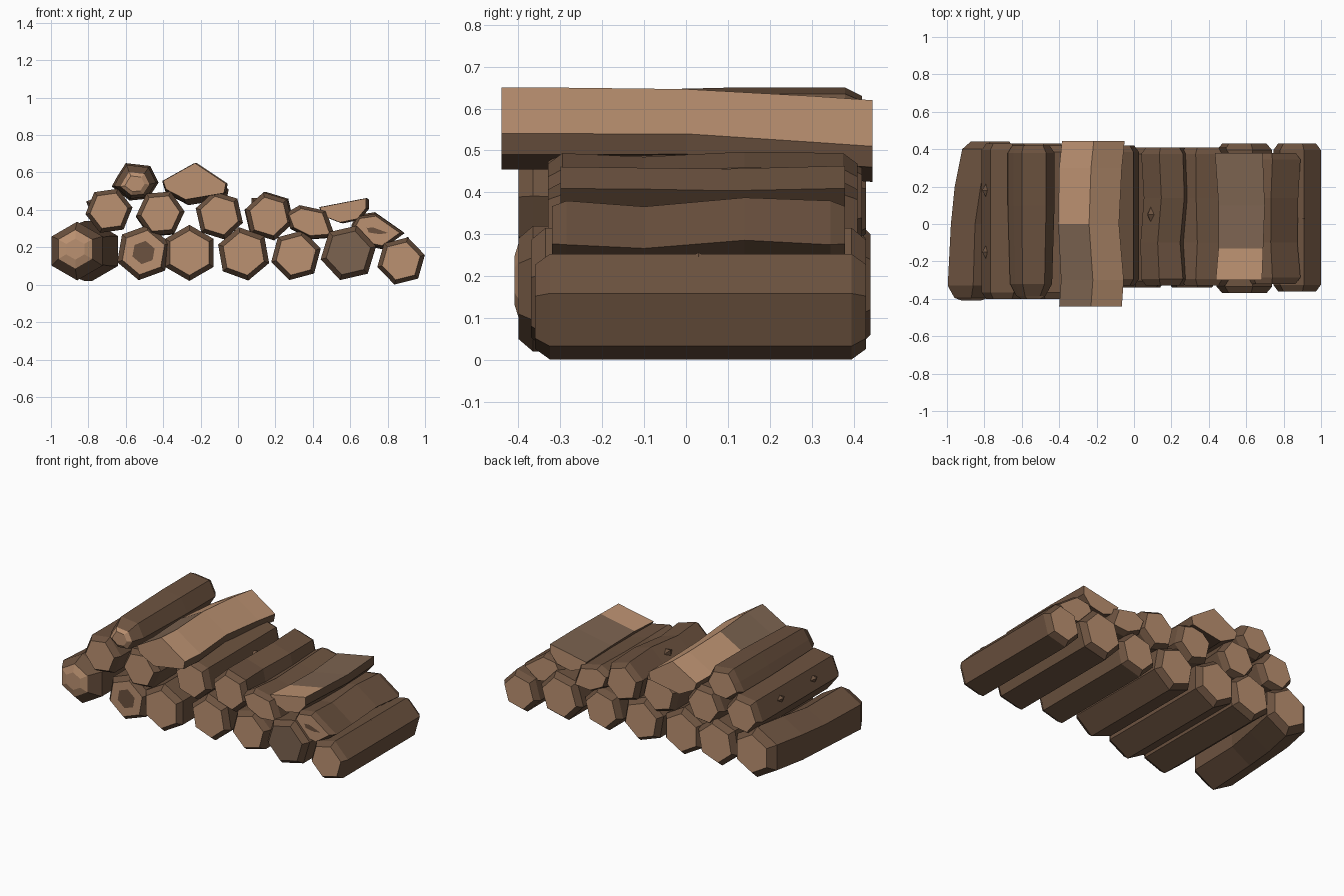
import bpy, bmesh, math, random

if "Cube" in bpy.data.objects:
    bpy.data.objects.remove(bpy.data.objects["Cube"])
random.seed(4)


def mat(name, c):
    m = bpy.data.materials.new(name)
    m.diffuse_color = (*c, 1)
    m.use_nodes = True
    m.node_tree.nodes["Principled BSDF"].inputs["Base Color"].default_value = m.diffuse_color
    return m


MATS = [mat("bark", (0.150, 0.085, 0.050)),
        mat("cut_wood", (0.500, 0.285, 0.165)),
        mat("weathered_wood", (0.200, 0.125, 0.080))]
BARK, WOOD, OLD = 0, 1, 2


def hexagon(r, rot):
    return [(r * math.cos(math.radians(rot + 60 * i)),
             r * math.sin(math.radians(rot + 60 * i))) for i in range(6)]


def log(name, c, prof, stations, cap=(WOOD, WOOD), heart=0, split=None, nubs=()):
    """Loft a profile along y. stations: (y, dx, dz, scale). First and last are the cut ends."""
    bm = bmesh.new()
    rings = []
    for y, dx, dz, s in stations:
        rings.append([bm.verts.new((c[0] + dx + px * s, y, c[1] + dz + pz * s)) for px, pz in prof])
    n = len(prof)
    for a, b in zip(rings, rings[1:]):
        for i in range(n):
            bm.faces.new((a[i], a[(i + 1) % n], b[(i + 1) % n], b[i]))
    front = bm.faces.new(rings[0])
    back = bm.faces.new(rings[-1])
    bmesh.ops.recalc_face_normals(bm, faces=bm.faces[:])
    if split:                                   # split faces by direction and position
        for f in bm.faces:
            f.material_index = split(f.normal, f.calc_center_median())
    front.material_index, back.material_index = cap
    if heart:                                   # dark heart in the front cut
        r = max(math.hypot(*p) for p in prof)
        bmesh.ops.inset_region(bm, faces=[front], thickness=r * heart, depth=0)
        front.material_index = BARK
    for y, ang, size in nubs:                   # small branch stubs on the bark
        d = (math.cos(math.radians(ang)), math.sin(math.radians(ang)))
        r = 0.84 * max(math.hypot(*p) for p in prof)
        base = [bm.verts.new((c[0] + d[0] * r - d[1] * u, y + v, c[1] + d[1] * r + d[0] * u))
                for u, v in ((size, 0), (0, size * 1.6), (-size, 0), (0, -size * 1.6))]
        tip = bm.verts.new((c[0] + d[0] * (r + size), y, c[1] + d[1] * (r + size)))
        fs = [bm.faces.new((base[i], base[(i + 1) % 4], tip)) for i in range(4)]
        bmesh.ops.recalc_face_normals(bm, faces=fs)
    me = bpy.data.meshes.new(name)
    bm.to_mesh(me)
    bm.free()
    for m in MATS:
        me.materials.append(m)
    ob = bpy.data.objects.new(name, me)
    bpy.context.collection.objects.link(ob)
    return ob


def straight(y0, y1, wob=0.0, chamfer=0.035, cut=0.8):
    """Stations of a log with chamfered ends and slightly wandering middle."""
    w = lambda: random.uniform(-wob, wob)
    st = [(y0, 0, 0, cut), (y0 + chamfer, 0, 0, 1)]
    if wob:
        st += [(-0.1, w(), w(), 0.95), (0.14, w(), w(), 0.97)]
    return st + [(y1 - chamfer, 0, 0, 1), (y1, 0, 0, cut)]


def outline(pts):
    """Front outline turned into centre plus local profile."""
    cx = sum(p[0] for p in pts) / len(pts)
    cz = sum(p[1] for p in pts) / len(pts)
    return (cx, cz), [(x - cx, z - cz) for x, z in pts]


# Bottom row, with a thick bent log at the left end
log("bent_log", (-0.85, 0.18), hexagon(0.16, 30),
    [(-0.41, -0.02, 0.01, 0.35), (-0.395, -0.02, 0.01, 0.65), (-0.33, -0.01, 0, 0.98),
     (0.0, 0.0, 0, 0.93), (0.2, 0.03, 0, 1.0), (0.40, 0.07, 0, 1.0), (0.44, 0.08, 0, 0.75)],
    split=lambda n, p: WOOD if p.y < -0.39 else BARK)
for i, (x, z, r, rot, y0, y1, cap, heart) in enumerate([
        (-0.505, 0.172, 0.150, 20, -0.40, 0.43, WOOD, 0.38),
        (-0.26, 0.17, 0.150, 30, -0.40, 0.42, WOOD, 0),
        (0.03, 0.165, 0.145, 40, -0.34, 0.41, WOOD, 0),
        (0.31, 0.157, 0.137, 15, -0.34, 0.41, WOOD, 0),
        (0.59, 0.17, 0.152, 13, -0.37, 0.43, OLD, 0),
        (0.872, 0.127, 0.131, 14, -0.36, 0.43, WOOD, 0)]):
    log("bottom_log_%d" % (i + 1), (x, z), hexagon(r, rot), straight(y0, y1),
        cap=(cap, WOOD), heart=heart, nubs=((0.03, 74, 0.025),) if i == 5 else ())

# Second row
for i, (x, z, r, rot, y0, y1, wob) in enumerate([
        (-0.69, 0.395, 0.127, 8, -0.40, 0.43, 0.0),
        (-0.415, 0.38, 0.130, 5, -0.40, 0.42, 0.012),
        (-0.10, 0.37, 0.132, 43, -0.33, 0.42, 0.0),
        (0.165, 0.365, 0.132, 43, -0.33, 0.41, 0.012)]):
    log("upper_log_%d" % (i + 1), (x, z), hexagon(r, rot), straight(y0, y1, wob),
        nubs=((-0.15, 158, 0.025), (0.18, 158, 0.025)) if i == 0 else
             ((0.05, 133, 0.025),) if i == 3 else ())

# Flattened pieces wedged on the right slope
c, p = outline([(0.25, 0.38), (0.33, 0.425), (0.47, 0.395), (0.52, 0.255), (0.39, 0.245), (0.28, 0.30)])
log("wedged_log", c, p, straight(-0.33, 0.41, 0.012))
c, p = outline([(0.64, 0.365), (0.74, 0.38), (0.89, 0.275), (0.78, 0.195), (0.65, 0.22), (0.61, 0.31)])
log("slope_log", c, p, straight(-0.32, 0.38, 0.012, cut=0.85), heart=0.36)

# Half log with its flat cut side up
c, p = outline([(0.43, 0.415), (0.69, 0.465), (0.69, 0.41), (0.64, 0.35), (0.545, 0.33), (0.455, 0.365)])
log("half_log", c, p,
    [(-0.30, 0, 0, 0.95), (-0.13, 0.01, 0, 0.92), (0.1, 0.015, -0.005, 0.95), (0.38, 0.0, 0, 0.98)],
    split=lambda n, q: (WOOD if q.y < -0.13 else OLD) if n.z > 0.6 else BARK)

# Top pieces: tapered log and split wedge
c, p = outline([(-0.645, 0.58), (-0.60, 0.65), (-0.47, 0.635), (-0.425, 0.545), (-0.48, 0.46),
                (-0.58, 0.45), (-0.675, 0.525)])
log("tapered_log", c, p,
    [(-0.40, 0, -0.01, 0.42), (-0.385, 0, -0.01, 0.62), (-0.32, 0, 0, 0.9),
     (0.1, 0, 0.0, 1.0), (0.38, 0, 0, 1.0), (0.42, 0, 0, 0.8)],
    split=lambda n, q: WOOD if q.y < -0.38 else BARK)
c, p = outline([(-0.40, 0.555), (-0.23, 0.65), (-0.065, 0.54), (-0.075, 0.49), (-0.28, 0.455), (-0.385, 0.51)])
log("split_wedge", c, p,
    [(-0.44, 0, 0, 1), (-0.3, 0.01, 0, 1), (0.0, -0.01, 0, 0.97), (0.3, 0.0, -0.02, 1), (0.445, 0.015, -0.03, 1)],
    split=lambda n, q: BARK if n.z < 0.4 else OLD if n.x < 0 and q.y < 0 else WOOD)
